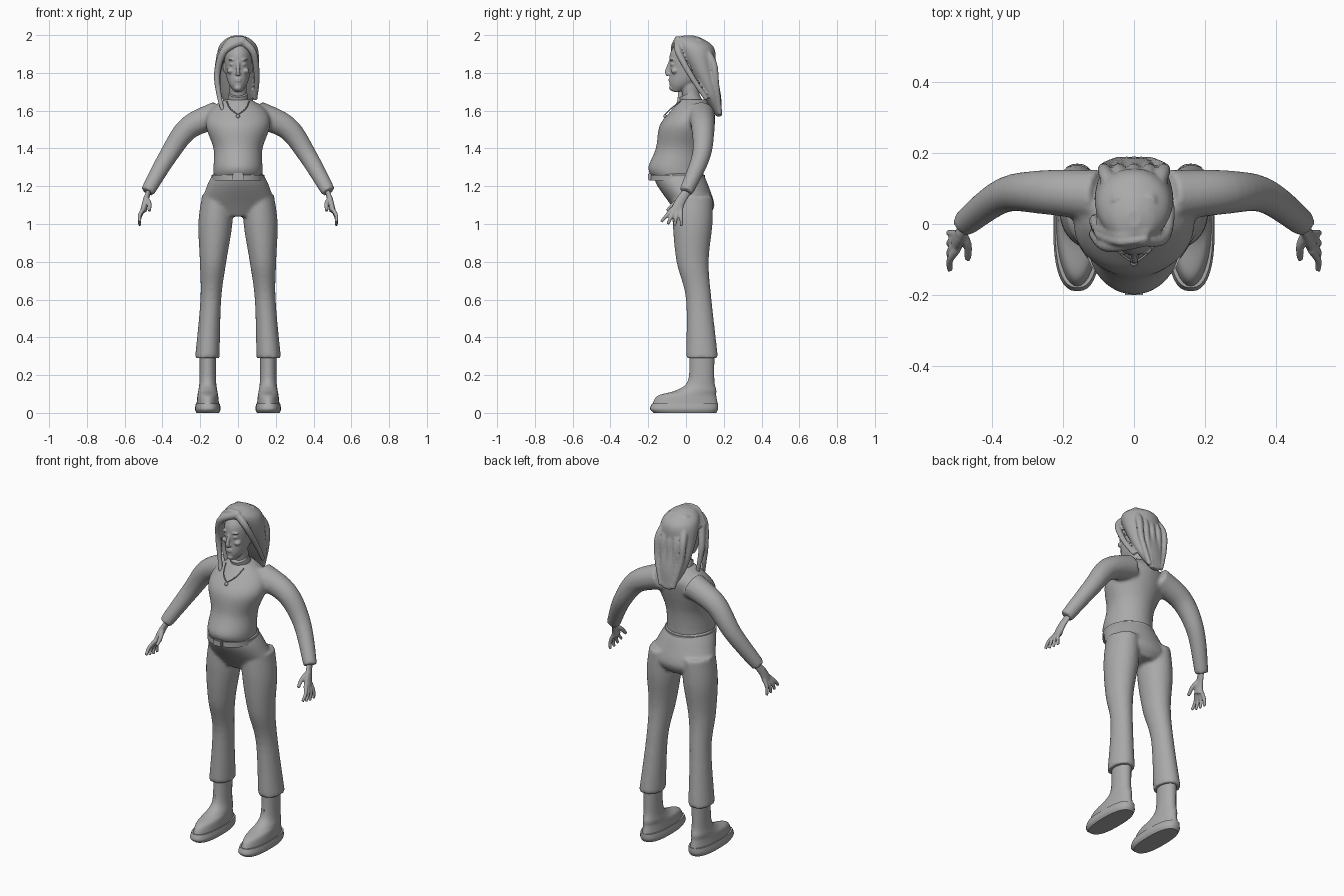
import bpy, bmesh, math
from mathutils import Vector, Matrix

cube = bpy.data.objects.get("Cube")
if cube:
    bpy.data.objects.remove(cube, do_unlink=True)

colour = (.4, .4, .4, 1)
grey = bpy.data.materials.new("plain_grey")
grey.use_nodes = True
grey.diffuse_color = colour
grey.node_tree.nodes["Principled BSDF"].inputs["Base Color"].default_value = colour
sides = {"left": 1, "right": -1}


def spline(rows, steps=6):
    """Smooth curve through every row of numbers."""
    rows = [Vector(row) for row in rows]
    padded = [rows[0], *rows, rows[-1]]
    result = []
    for before, start, end, after in zip(padded, padded[1:], padded[2:], padded[3:]):
        leave, arrive = (end - before) / 2, (after - start) / 2
        for step in range(steps):
            t = step / steps
            ease = t * t * (3 - 2 * t)
            result.append(start.lerp(end, ease) + leave * (t * (1 - t) ** 2) - arrive * (t * t * (1 - t)))
    return result + [rows[-1]]


def skin(bm, rings):
    """Bridge rings of points into a closed tube."""
    loops = [[bm.verts.new(point) for point in ring] for ring in rings]
    for low, high in zip(loops, loops[1:]):
        for i in range(len(low)):
            bm.faces.new((low[i - 1], low[i], high[i], high[i - 1]))
    bm.faces.new(loops[0])
    bm.faces.new(loops[-1])


def circle(count, power=2):
    """Unit circle, squarer for a higher power."""
    for i in range(count):
        angle = math.tau * i / count
        yield [math.copysign(abs(value) ** (2 / power), value) for value in (math.cos(angle), math.sin(angle))]


def loft(bm, rows, centre=lambda z: 0, power=2):
    """Stacked ovals; each row is height, front, back, half width."""
    rings = []
    for z, front, back, half in spline(rows):
        middle, depth = (front + back) / 2, (back - front) / 2
        rings.append([(centre(z) + half * c, middle + depth * s, z) for c, s in circle(36, power)])
    skin(bm, rings)


def sweep(bm, points, thick, thin, side=1, flat=1):
    """Tube along points, its radius running from thick to thin."""
    path = spline(points)
    last = len(path) - 1
    rings = []
    for i, point in enumerate(path):
        radius = thick + (thin - thick) * i / last
        along = (path[min(i + 1, last)] - path[max(i - 1, 0)]).normalized()
        across = along.cross(Vector((1, 0, 0))).normalized()
        depth = along.cross(across) * flat
        ring = [point + (across * c + depth * s) * radius for c, s in circle(16)]
        rings.append([(p.x * side, p.y, p.z) for p in ring])
    skin(bm, rings)


def placed(position, size):
    return Matrix.Translation(position) @ Matrix.Diagonal(size).to_4x4()


def ball(bm, position, size):
    bmesh.ops.create_uvsphere(bm, u_segments=16, v_segments=10, radius=1, matrix=placed(position, size))


def finish(bm, name, voxel=None, smoothing=3):
    """Make the object; a voxel size blends its pieces into one skin."""
    bmesh.ops.recalc_face_normals(bm, faces=bm.faces)
    mesh = bpy.data.meshes.new(name)
    bm.to_mesh(mesh)
    bm.free()
    mesh.materials.append(grey)
    part = bpy.data.objects.new(name, mesh)
    bpy.context.collection.objects.link(part)
    bpy.ops.object.select_all(action="DESELECT")
    bpy.context.view_layer.objects.active = part
    part.select_set(True)
    bpy.ops.object.shade_smooth_by_angle(angle=math.radians(40))
    if voxel:
        blend = part.modifiers.new("blend", "REMESH")
        blend.mode = "VOXEL"
        blend.voxel_size = voxel
        blend.use_smooth_shade = True
        soften = part.modifiers.new("soften", "SMOOTH")
        soften.iterations = smoothing


# Sweater: torso and sleeves
bm = bmesh.new()
loft(bm, [(1.25, -.18, .09, .13), (1.3, -.2, .09, .13), (1.4, -.16, .1, .13),
          (1.52, -.14, .13, .17), (1.6, -.08, .14, .15), (1.66, -.03, .1, .07)])
for side in sides.values():
    sweep(bm, [(.1, .08, 1.58), (.26, .09, 1.51), (.37, .08, 1.36), (.48, 0, 1.17)], .075, .037, side)
finish(bm, "sweater", .01, 5)

# Roll collar
bm = bmesh.new()
sweep(bm, [(0, .04, 1.62), (0, .01, 1.69)], .06, .05)
finish(bm, "collar")

# Necklace: cord and pendant
bm = bmesh.new()
for side in sides.values():
    sweep(bm, [(.06, -.03, 1.65), (.04, -.08, 1.61), (0, -.11, 1.58)], .003, .003, side)
ball(bm, (0, -.11, 1.57), (.01, .01, .01))
finish(bm, "necklace")

# Trousers: pelvis and flared legs
bm = bmesh.new()
loft(bm, [(1.27, -.18, .09, .13), (1.2, -.15, .12, .165), (1.1, -.08, .15, .19), (1.04, -.04, .12, .12)])
for side in sides.values():
    loft(bm, [(.29, 0, .17, .065), (.6, 0, .135, .055), (.8, -.05, .12, .07),
              (1, -.07, .14, .09), (1.15, -.07, .14, .08)], lambda z: side * (.18 - .06 * z))
finish(bm, "trousers", .01, 3)

# Belt and buckle
bm = bmesh.new()
loft(bm, [(z, -.19, .1, .14) for z in (1.23, 1.26)])
finish(bm, "belt")
bm = bmesh.new()
bmesh.ops.create_cube(bm, matrix=placed((0, -.19, 1.25), (.06, .02, .04)))
bmesh.ops.bevel(bm, geom=bm.edges[:], offset=.005, segments=2, affect="EDGES")
finish(bm, "buckle")

for label, side in sides.items():
    # Boot: sole, upper and front seam
    def foot_line(z):
        return side * .16

    bm = bmesh.new()
    loft(bm, [(0, -.17, .16, .06), (.02, -.19, .17, .068), (.05, -.18, .17, .063)], foot_line, 2.5)
    finish(bm, label + "_sole")
    bm = bmesh.new()
    loft(bm, [(.04, -.18, .17, .06), (.09, -.15, .16, .055), (.12, -.05, .16, .05),
              (.17, .01, .15, .044), (.3, .02, .15, .044)], foot_line)
    finish(bm, label + "_boot")
    bm = bmesh.new()
    bmesh.ops.create_cube(bm, matrix=placed((foot_line(0), .02, .18), (.006, .01, .06)))
    finish(bm, label + "_boot_seam")

    # Hand: palm, fanned fingers and thumb
    bm = bmesh.new()
    sweep(bm, [(.47, .01, 1.18), (.49, -.03, 1.12), (.5, -.05, 1.07)], .022, .032, side, .55)
    for finger in range(4):
        spread = finger - 1.5
        angle = .33 + .25 * spread
        root = Vector((.5, -.05 - .015 * spread, 1.08))
        reach = Vector((.02, -.09 * math.sin(angle), -.09 * math.cos(angle)))
        sweep(bm, [root, root + reach / 2 + Vector((.01, 0, 0)), root + reach], .012, .008, side)
    sweep(bm, [(.49, -.02, 1.14), (.47, -.06, 1.11), (.47, -.1, 1.07)], .015, .009, side)
    finish(bm, label + "_hand", .005, 2)

# Head: skull, neck, nose, lips, eyes, brows, cheeks and ears
bm = bmesh.new()
loft(bm, [(1.7, -.07, -.03, .02), (1.74, -.087, .05, .048), (1.8, -.085, .11, .065),
          (1.9, -.085, .13, .072), (1.97, -.04, .1, .04)])
sweep(bm, [(0, .04, 1.62), (0, .01, 1.77)], .045, .045)
sweep(bm, [(0, -.08, 1.87), (0, -.1, 1.81), (0, -.09, 1.79)], .007, .015)
for lip in (1.757, 1.768):
    ball(bm, (0, -.083, lip), (.02, .01, .006))
ball(bm, (0, -.075, 1.72), (.02, .015, .015))
for side in sides.values():
    ball(bm, (side * .03, -.07, 1.845), (.015, .013, .008))
    ball(bm, (side * .03, -.074, 1.87), (.022, .013, .006))
    ball(bm, (side * .04, -.06, 1.81), (.02, .02, .015))
    ball(bm, (side * .07, .02, 1.83), (.01, .015, .03))
finish(bm, "head", .005, 2)

# Hair: shell, parted fringe with side locks, back and crown strands
bm = bmesh.new()
loft(bm, [(1.57, .16, .19, .03), (1.68, .09, .185, .09), (1.82, .01, .16, .11),
          (1.93, -.05, .15, .105), (1.98, -.05, .09, .065), (1.998, -.01, .04, .02)])
sweep(bm, [(.03, -.04, 1.97), (-.07, -.06, 1.92), (-.11, -.03, 1.8), (-.1, -.03, 1.68), (-.08, -.05, 1.6)], .024, .01)
sweep(bm, [(-.09, -.02, 1.9), (-.11, .01, 1.77), (-.09, .02, 1.63)], .024, .01)
sweep(bm, [(.02, -.04, 1.97), (.08, -.04, 1.91), (.1, .03, 1.78), (.09, .11, 1.66)], .022, .012)
for strand in range(-2, 3):
    x = strand * .04
    sweep(bm, [(x / 2, .06, 1.97), (x, .14, 1.86), (x, .16, 1.74), (x / 2, .18, 1.58)], .024, .012)
    y = strand * .02
    sweep(bm, [(.04, y, 1.98), (-.04, y - .01, 1.975), (-.1, y + .01, 1.9)], .012, .012)
finish(bm, "hair", .006, 2)
